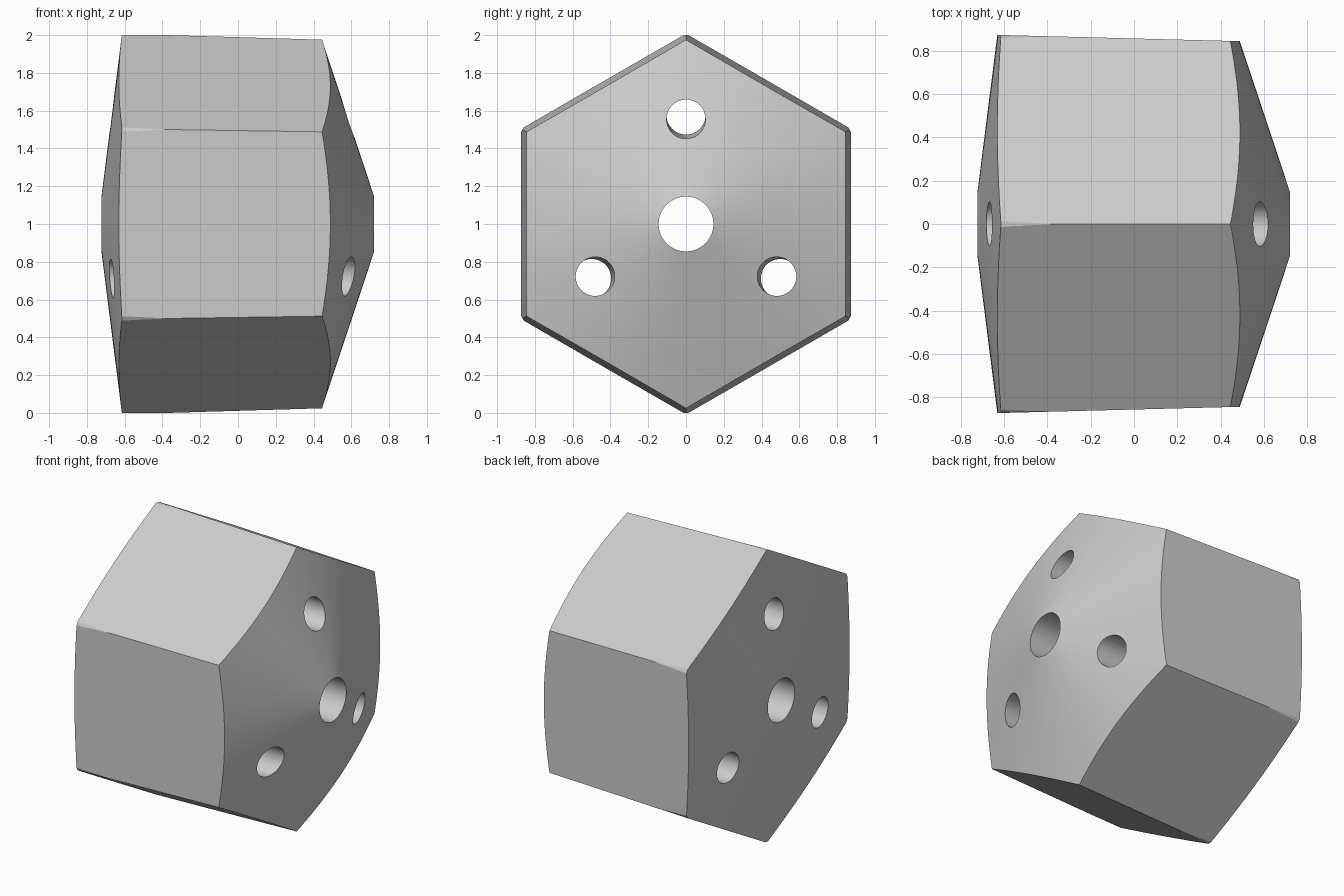
import bpy, bmesh
from math import pi, sin, cos, radians
from mathutils import Matrix, Vector

CENTRE = Vector((0, 0, 1))

cube = bpy.data.objects.get("Cube")
if cube:
    bpy.data.objects.remove(cube, do_unlink=True)

grey = bpy.data.materials.new("plain_grey")
grey.use_nodes = True
colour = (0.6, 0.6, 0.6, 1)
grey.diffuse_color = colour
grey.node_tree.nodes["Principled BSDF"].inputs["Base Color"].default_value = colour


def add_object(name, bm):
    bmesh.ops.recalc_face_normals(bm, faces=bm.faces)
    mesh = bpy.data.meshes.new(name)
    bm.to_mesh(mesh)
    bm.free()
    mesh.materials.append(grey)
    obj = bpy.data.objects.new(name, mesh)
    bpy.context.collection.objects.link(obj)
    return obj


def lathe(name, profile, segments):
    """Spin a closed (x, radius) profile around the x axis."""
    bm = bmesh.new()
    rings = []
    for i in range(segments):
        a = 2 * pi * i / segments
        rings.append([bm.verts.new(CENTRE + Vector((x, r * sin(a), r * cos(a))))
                      for x, r in profile])
    n = len(profile)
    for i, ring in enumerate(rings):
        after = rings[(i + 1) % segments]
        for j in range(n):
            k = (j + 1) % n
            bm.faces.new((ring[j], ring[k], after[k], after[j]))
    return add_object(name, bm)


def cutter(name, sides, r_left, r_right, half_length, place):
    """Tapered prism or rod lying along x, used as a boolean helper."""
    bm = bmesh.new()
    bmesh.ops.create_cone(bm, cap_ends=True, segments=sides, radius1=r_left,
                          radius2=r_right, depth=2 * half_length,
                          matrix=place @ Matrix.Rotation(pi / 2, 4, 'Y'))
    obj = add_object(name, bm)
    obj.hide_render = True
    return obj


def boolean(target, tool, operation):
    mod = target.modifiers.new(tool.name, 'BOOLEAN')
    mod.operation = operation
    mod.solver = 'EXACT'
    mod.object = tool
    bpy.ops.object.modifier_apply(modifier=mod.name)
    bpy.data.objects.remove(tool, do_unlink=True)


# Body: coned ends, round rim and central bore
body = lathe("hexagonal_body",
             [(-0.723, 0.145), (-0.615, 1.0), (0.437, 1.0), (0.721, 0.145)], 120)
bpy.context.view_layer.objects.active = body
body.select_set(True)

# Six slightly tapering flats, with corners at top and bottom
middle = Matrix.Translation(CENTRE)
corner_up = middle @ Matrix.Rotation(radians(30), 4, 'X')
boolean(body, cutter("hexagon_sides", 6, 1.016, 0.962, 0.9, corner_up), 'INTERSECT')

# Three small holes, leaning parallel to the taper
for angle in (0, 120, 240):
    place = (middle @ Matrix.Rotation(radians(angle), 4, 'X')
             @ Matrix.Translation((0, 0, 0.565)) @ Matrix.Rotation(0.017, 4, 'Y'))
    boolean(body, cutter("small_hole", 48, 0.103, 0.103, 1.0, place), 'DIFFERENCE')

bpy.ops.object.shade_smooth_by_angle(angle=radians(25))
